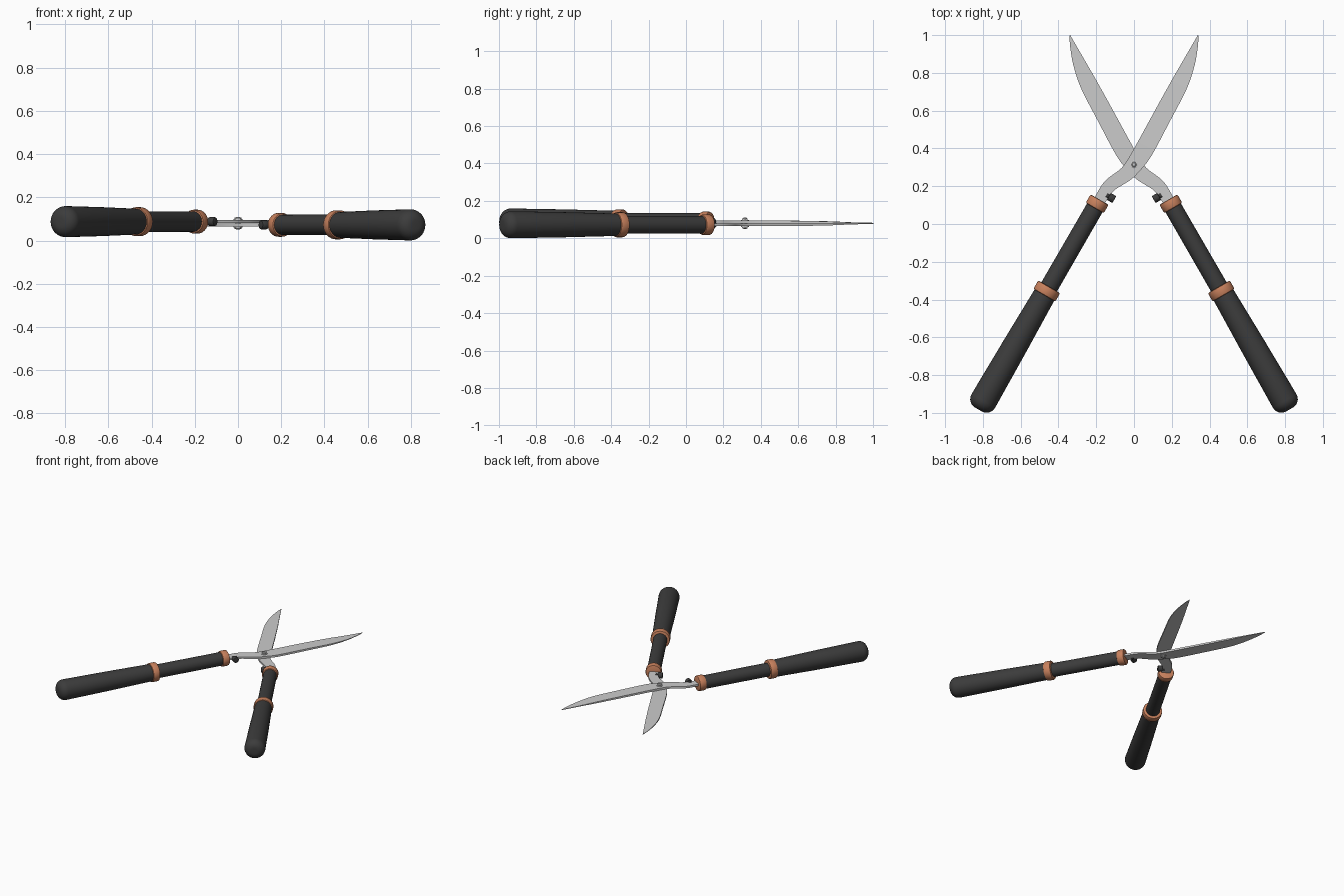
import bpy, bmesh, math
from mathutils import Matrix, Vector

if "Cube" in bpy.data.objects:
    bpy.data.objects.remove(bpy.data.objects["Cube"])


def material(name, col):
    m = bpy.data.materials.new(name)
    m.diffuse_color = (*col, 1)
    m.use_nodes = True
    m.node_tree.nodes["Principled BSDF"].inputs["Base Color"].default_value = m.diffuse_color
    return m


DARK = material("dark_rubber", (0.045, 0.045, 0.045))
COPPER = material("copper_ring", (0.58, 0.22, 0.11))


def finish(name, bm, matrix, mat=None):
    bmesh.ops.recalc_face_normals(bm, faces=bm.faces)
    bm.transform(matrix)
    me = bpy.data.meshes.new(name)
    bm.to_mesh(me)
    bm.free()
    ob = bpy.data.objects.new(name, me)
    bpy.context.collection.objects.link(ob)
    if mat:
        me.materials.append(mat)
    bpy.ops.object.select_all(action='DESELECT')
    ob.select_set(True)
    bpy.context.view_layer.objects.active = ob
    bpy.ops.object.shade_smooth_by_angle(angle=math.radians(35))
    return ob


def lathe(name, profile, matrix, mat=None, n=32):
    """Turn (radius, height) points about the local z axis, ends capped."""
    bm = bmesh.new()
    rings = [[bm.verts.new((r * math.cos(2 * math.pi * i / n),
                            r * math.sin(2 * math.pi * i / n), h)) for i in range(n)]
             for r, h in profile]
    for a, b in zip(rings, rings[1:]):
        for i in range(n):
            j = (i + 1) % n
            bm.faces.new((a[i], a[j], b[j], b[i]))
    bm.faces.new(rings[0])
    bm.faces.new(rings[-1])
    return finish(name, bm, matrix, mat)


def ring(r, start, length, bev=0.008):
    return [(r - bev, start), (r - bev * .3, start + bev * .3), (r, start + bev),
            (r, start + length - bev), (r - bev * .3, start + length - bev * .3),
            (r - bev, start + length)]


def smooth_rows(rows, steps=4):
    """Catmull-Rom interpolation through the station rows."""
    p = [Vector(r) for r in rows]
    out = []
    for i in range(len(p) - 1):
        a, b, c, d = p[max(i - 1, 0)], p[i], p[i + 1], p[min(i + 2, len(p) - 1)]
        for s in range(steps):
            t = s / steps
            k = (c - b) * (t * t * (3 - 2 * t))
            k += (c - a) * .5 * (t - 2 * t * t + t ** 3) + (d - b) * .5 * (t ** 3 - t * t)
            out.append(b + k)
    return out + [p[-1]]


# Blade and tang stations: along, inner edge, outer edge, thickness
BLADE = [(.765, -.050, -.049, .003), (.72, -.050, -.024, .004), (.62, -.050, .014, .006),
         (.49, -.050, .041, .011), (.30, -.047, .050, .014), (.08, -.042, .057, .015),
         (-.02, -.043, .042, .015), (-.07, -.055, .029, .015), (-.12, -.078, .004, .015),
         (-.165, -.091, -.020, .015), (-.21, -.094, -.029, .015), (-.29, -.092, -.032, .015)]


def blade(name, matrix):
    bm = bmesh.new()
    rows = []
    for v, a, b, t in [tuple(r[:4]) for r in map(list, smooth_rows(BLADE))]:
        rows.append([bm.verts.new(c) for c in
                     ((a, v, 0.0005), (b, v, 0.0005), (b, v, t), (a, v, t))])
    for p, q in zip(rows, rows[1:]):
        for i in range(4):
            j = (i + 1) % 4
            bm.faces.new((p[i], p[j], q[j], q[i]))
    bm.faces.new(rows[0])
    bm.faces.new(rows[-1])
    finish(name, bm, matrix)


PIVOT = Matrix.Translation((0, .315, .08))
TILT = Matrix.Rotation(math.radians(-30), 4, 'Z')
FLIP = Matrix.Rotation(math.pi, 4, 'Y')

# Both halves are the same part, one turned over about the long axis
for side, base in (("left", PIVOT @ TILT), ("right", PIVOT @ FLIP @ TILT)):
    blade(side + "_blade", base)

    # Handle axis runs backwards from the pivot
    ax = base @ Matrix.Translation((-.065, 0, .0075)) @ Matrix.Rotation(math.pi / 2, 4, 'X')
    lathe(side + "_front_collar", ring(.055, .252, .052), ax, COPPER)
    lathe(side + "_handle_tube", [(.047, .29), (.048, .82)], ax, DARK)
    lathe(side + "_rear_collar", ring(.067, .785, .052), ax, COPPER)

    # Grip with rounded butt
    R, r0, end, = .052, .072, 1.535
    grip = [(.058, .80), (.060, .84), (.067, 1.15)]
    grip += [(r0 - R + R * math.cos(a), end - R + R * math.sin(a))
             for a in [math.pi / 2 * i / 8 for i in range(9)]]
    lathe(side + "_grip", grip, ax, DARK)

    # Rubber stop pointing at the other half
    stop = base @ Matrix.Translation((-.045, -.213, .0075)) @ Matrix.Rotation(math.pi / 2, 4, 'Y')
    lathe(side + "_bumper", [(.013, 0), (.013, .014)] + ring(.021, .014, .034, .005),
          stop, DARK, 20)

# Pivot bolt: washers on both faces, hexagonal head and nut
lathe("pivot_shaft", [(.008, -.03), (.011, -.026), (.011, .026), (.008, .03)], PIVOT, None, 16)
lathe("pivot_washer_top", ring(.021, .014, .005, .001), PIVOT, None, 24)
lathe("pivot_washer_bottom", ring(.021, -.019, .005, .001), PIVOT, None, 24)
lathe("pivot_head", [(.017, .018), (.017, .025), (.014, .027)], PIVOT, None, 6)
lathe("pivot_nut", [(.014, -.027), (.017, -.025), (.017, -.018)], PIVOT, None, 6)
